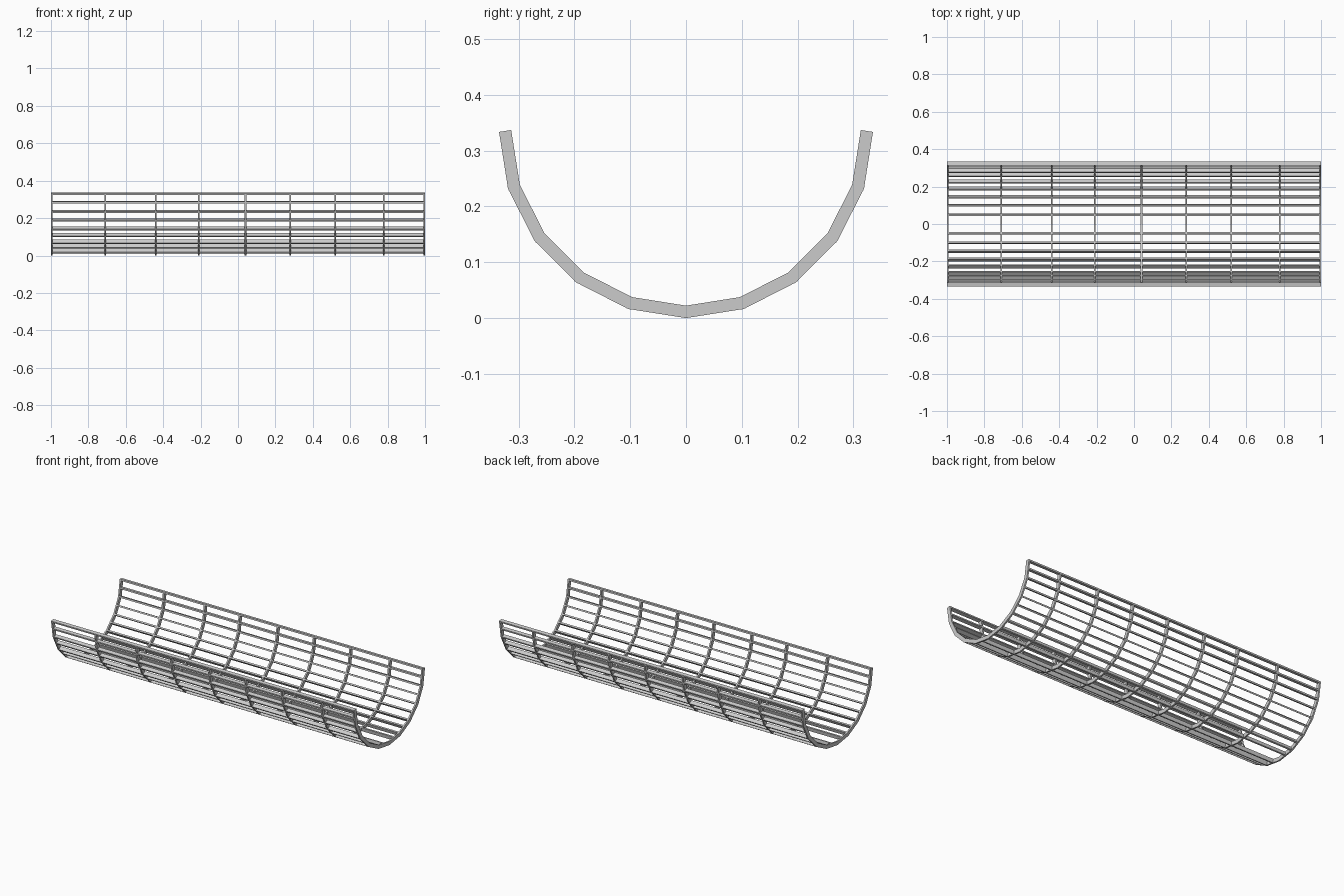
import bpy, bmesh, math
from mathutils import Vector

if "Cube" in bpy.data.objects:
    bpy.data.objects.remove(bpy.data.objects["Cube"])

R = 0.324            # centreline radius of the 20-sided trough
DEPTH = 0.022        # radial depth of every strip
THIN = 0.009         # strip thickness
CZ = R + DEPTH / 2 / math.cos(math.radians(9))
STEP = 18
RIBS = [-1 + THIN / 2, -0.71, -0.44, -0.21, 0.04, 0.28, 0.52, 0.78, 1 - THIN / 2]


def point(deg):
    """Centreline vertex in (y, z), measured from the bottom."""
    a = math.radians(deg)
    return Vector((R * math.sin(a), CZ - R * math.cos(a)))


def outward(deg):
    a = math.radians(deg)
    return Vector((math.sin(a), -math.cos(a)))


def extrude(name, outline, x0, x1):
    """Prism along x from a closed (y, z) outline made of paired strips."""
    bm = bmesh.new()
    n = len(outline)
    a = [bm.verts.new((x0, p.x, p.y)) for p in outline]
    b = [bm.verts.new((x1, p.x, p.y)) for p in outline]
    for i in range(n):
        j = (i + 1) % n
        bm.faces.new((a[i], a[j], b[j], b[i]))
    for i in range(n // 2 - 1):
        k = (i, i + 1, n - 2 - i, n - 1 - i)
        bm.faces.new([a[m] for m in k])
        bm.faces.new([b[m] for m in k])
    bmesh.ops.recalc_face_normals(bm, faces=bm.faces)
    mesh = bpy.data.meshes.new(name)
    bm.to_mesh(mesh)
    bm.free()
    obj = bpy.data.objects.new(name, mesh)
    bpy.context.collection.objects.link(obj)


# Curved cross ribs: mitred corners, square-cut ends
outer, inner = [], []
for i in range(-5, 6):
    if abs(i) == 5:
        off = outward(math.copysign(81, i)) * DEPTH / 2
    else:
        off = outward(i * STEP) * DEPTH / 2 / math.cos(math.radians(9))
    outer.append(point(i * STEP) + off)
    inner.append(point(i * STEP) - off)
for k, x in enumerate(RIBS):
    extrude(f"cross_rib_{k + 1}", outer + inner[::-1], x - THIN / 2, x + THIN / 2)

# Long slats at every corner and mid-segment except the very bottom
for side in (-1, 1):
    for k in range(1, 11):
        deg = side * k * STEP / 2
        c = point(deg)
        n = outward(deg)
        if k % 2:
            c = Vector((0, CZ)) + n * R * math.cos(math.radians(9))
        if k == 10:
            n = outward(side * 81)
        t = Vector((-n.y, n.x))
        if k == 10:
            c -= t * side * THIN / 2
        h, w = n * DEPTH / 2, t * THIN / 2
        label = "left" if side < 0 else "right"
        extrude(f"long_slat_{label}_{k}", [c + h - w, c + h + w, c - h + w, c - h - w], -1, 1)
